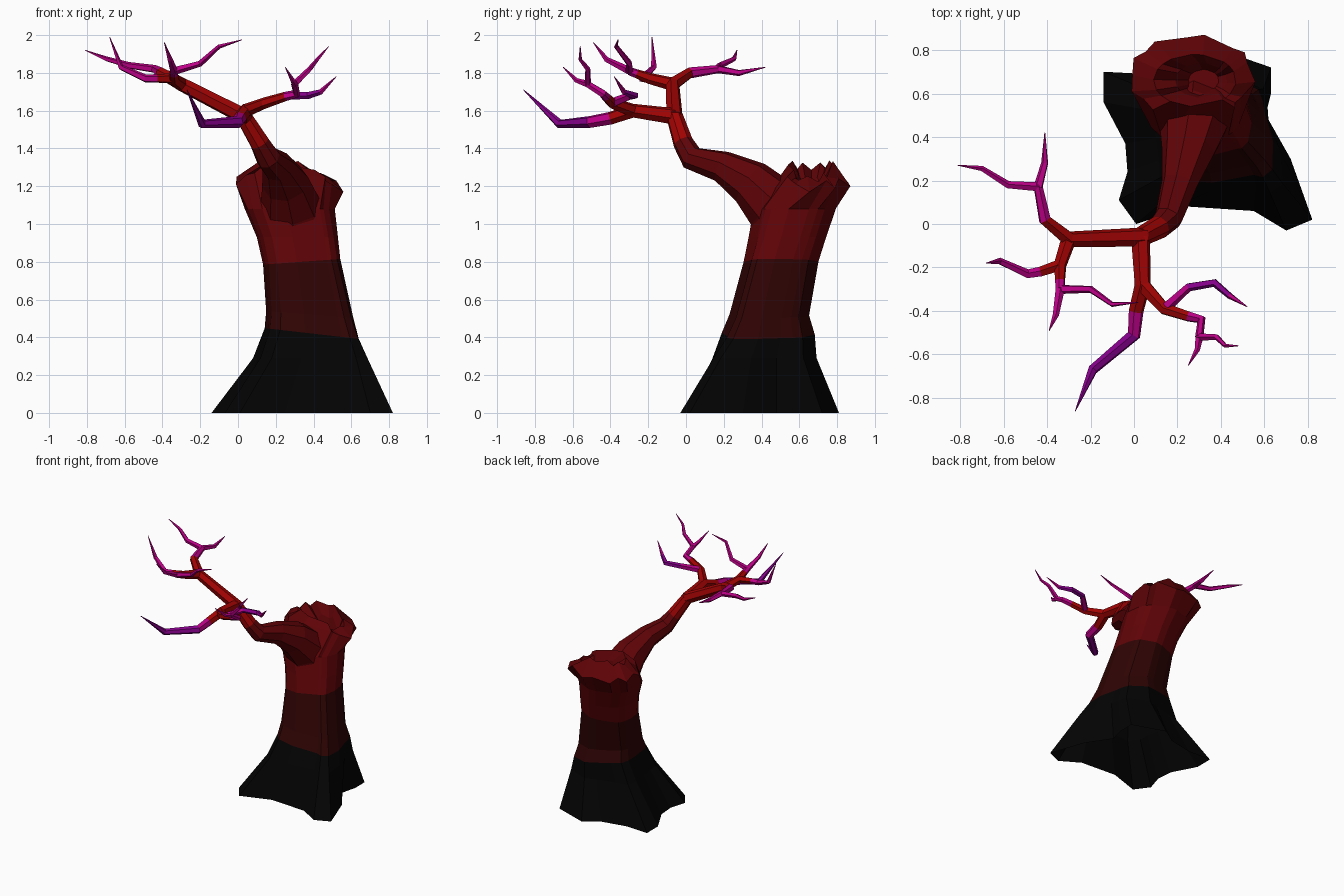
import bpy, bmesh, math
from mathutils import Vector

if "Cube" in bpy.data.objects:
    bpy.data.objects.remove(bpy.data.objects["Cube"])


def material(name, rgb):
    m = bpy.data.materials.new(name)
    m.use_nodes = True
    m.diffuse_color = (*rgb, 1)
    bsdf = m.node_tree.nodes["Principled BSDF"]
    bsdf.inputs["Base Color"].default_value = (*rgb, 1)
    bsdf.inputs["Roughness"].default_value = 0.9
    return m


BLACK, DARK, MAROON, RED, MAGENTA, PURPLE = range(6)
MATERIALS = [
    material("charred black", (0.001, 0.001, 0.001)),
    material("dark maroon", (0.028, 0.001, 0.001)),
    material("maroon", (0.115, 0.001, 0.002)),
    material("red", (0.36, 0.001, 0.001)),
    material("magenta", (0.50, 0.0, 0.24)),
    material("purple", (0.24, 0.0, 0.26)),
]


def loft(name, rings, colours, open_base=False):
    """Skin closed rings in order; colours holds one entry per band."""
    bm = bmesh.new()
    loops = [[bm.verts.new(p) for p in ring] for ring in rings]
    n = len(loops[0])
    for low, high, colour in zip(loops, loops[1:], colours):
        for i in range(n):
            j = (i + 1) % n
            bm.faces.new((low[i], low[j], high[j], high[i])).material_index = colour
    if not open_base:
        bm.faces.new(loops[0][::-1]).material_index = colours[0]
    bm.faces.new(loops[-1]).material_index = colours[-1]
    mesh = bpy.data.meshes.new(name)
    bm.to_mesh(mesh)
    bm.free()
    for m in MATERIALS:
        mesh.materials.append(m)
    obj = bpy.data.objects.new(name, mesh)
    bpy.context.collection.objects.link(obj)


def limb(name, path, radii, colours, sides=6):
    """Tapered faceted tube along a path, with a frame carried along it."""
    pts = [Vector(p) for p in path]
    dirs = [(b - a).normalized() for a, b in zip(pts, pts[1:])]
    tangents = [dirs[0]] + [(a + b).normalized() for a, b in zip(dirs, dirs[1:])] + [dirs[-1]]
    side = tangents[0].orthogonal().normalized()
    rings = []
    for k, (p, t, r) in enumerate(zip(pts, tangents, radii)):
        if k:
            side = tangents[k - 1].rotation_difference(t) @ side
        other = t.cross(side)
        angles = [math.tau * i / sides for i in range(sides)]
        rings.append([p + r * (math.cos(a) * side + math.sin(a) * other) for a in angles])
    loft(name, rings, colours)


# Trunk: flared root outline that rounds off as it rises
ROOTS = [(.82, .02), (.72, .30), (.60, .48), (.63, .60), (.63, .72), (.37, .81),
         (.25, .73), (.05, .69), (-.14, .70), (-.14, .56), (-.04, .37), (-.03, .24),
         (-.07, .11), (.01, 0), (.25, .08), (.55, .06), (.70, -.03)]
ANGLES = [math.atan2(y - .36, x - .28) for x, y in ROOTS]
# height, x range, y range, roundness, tilt along x
LEVELS = [(.29, .07, .70, .11, .69, .45, 0), (.42, .13, .655, .17, .68, .62, -.03),
          (.52, .14, .62, .22, .65, .72, -.02), (.80, .13, .545, .30, .70, .82, .015),
          (.93, .10, .53, .33, .74, .88, 0), (1.08, .04, .51, .36, .79, .95, 0)]
rings = [[(x, y, 0) for x, y in ROOTS]]
for z, x0, x1, y0, y1, rounding, tilt in LEVELS:
    ring = []
    for (x, y), a in zip(ROOTS, ANGLES):
        u, v = (x - .335) / .475, (y - .395) / .415
        u += (math.cos(a) * 1.03 - u) * rounding
        v += (math.sin(a) * 1.03 - v) * rounding
        ring.append(((x0 + x1) / 2 + u * (x1 - x0) / 2,
                     (y0 + y1) / 2 + v * (y1 - y0) / 2, z + tilt * u))
    rings.append(ring)

# Broken top: uneven rim, a crest leaning inward, then a hollow opening to the left
RIM = [1.21, 1.17, 1.23, 1.19, 1.24, 1.20, 1.22, 1.20, 1.24, 1.21, 1.25, 1.21,
       1.26, 1.27, 1.26, 1.25, 1.23]
rim, crest, hollow, floor = [], [], [], []
for i, (a, z) in enumerate(zip(ANGLES, RIM)):
    jag = 1 if i % 2 else -1
    c, s = math.cos(a), math.sin(a)
    reach = .98 + .04 * jag
    rim.append((.265 + .29 * reach * c, .68 + .19 * reach * s, z))
    top = 1.335 - .1 * max(c, 0) - .03 * max(-c, 0) + .018 * jag
    crest.append((.28 + .19 * c, .66 + .12 * s, top))
    hollow.append((.31 + .12 * c, .66 + .08 * s, top - .08))
    floor.append((.32 + .07 * c, .66 + .05 * s, 1.1))
rings += [rim, crest, hollow, floor]
loft("trunk", rings, [BLACK, BLACK, DARK, DARK] + [MAROON] * 6, open_base=True)

# Main bough reaching forward from the trunk
FORK = (.03, -.06, 1.57)
limb("main_bough",
     [(.29, .56, .90), (.28, .48, 1.09), (.25, .34, 1.22), (.21, .19, 1.305), (.16, .03, 1.35),
      (.115, -.015, 1.43), FORK],
     [.18, .165, .125, .085, .066, .054, .045], [MAROON] * 5 + [RED], 8)

# Right bough and its twigs
ELBOW, RIGHT_FORK, FRONT_FORK, FRONT_TIP = (-.30, -.07, 1.74), (-.44, .17, 1.82), (-.34, -.19, 1.77), (-.34, -.30, 1.81)
limb("right_bough", [(.05, -.06, 1.56), ELBOW, (-.41, .02, 1.80), RIGHT_FORK],
     [.045, .038, .03, .022], [RED, RED, MAGENTA])
limb("right_outer_twig", [RIGHT_FORK, (-.58, .18, 1.84), (-.70, .255, 1.875), (-.81, .27, 1.92)],
     [.022, .018, .013, .002], [MAGENTA] * 3, 5)
limb("right_back_twig", [RIGHT_FORK, (-.41, .28, 1.80), (-.41, .42, 1.83)],
     [.022, .017, .002], [MAGENTA] * 2, 5)
limb("right_front_bough", [ELBOW, FRONT_FORK, (-.34, -.26, 1.795), FRONT_TIP],
     [.036, .03, .024, .022], [RED, RED, MAGENTA])
limb("right_side_twig", [FRONT_FORK, (-.43, -.22, 1.77), (-.49, -.23, 1.77), (-.62, -.17, 1.83), (-.68, -.18, 1.99)],
     [.028, .024, .022, .016, .002], [RED] + [MAGENTA] * 3, 5)
limb("right_front_twig", [FRONT_TIP, (-.36, -.42, 1.87), (-.39, -.49, 1.96)],
     [.022, .015, .002], [MAGENTA] * 2, 5)
limb("right_inner_twig", [FRONT_TIP, (-.20, -.30, 1.85), (-.10, -.37, 1.94), (.02, -.36, 1.975)],
     [.022, .017, .012, .002], [MAGENTA] * 3, 5)

# Front bough ending in a long purple twig
FRONT_ELBOW, LEFT_FORK, LEFT_TIP = (.04, -.28, 1.60), (.14, -.39, 1.64), (.30, -.52, 1.74)
limb("front_bough",
     [FORK, FRONT_ELBOW, (.01, -.40, 1.56), (0, -.51, 1.54), (-.19, -.67, 1.53), (-.27, -.86, 1.71)],
     [.045, .038, .035, .032, .024, .002], [RED, RED, MAGENTA, PURPLE, PURPLE])

# Left bough and its twigs
limb("left_bough", [FRONT_ELBOW, LEFT_FORK, (.25, -.425, 1.675), (.31, -.44, 1.69), LEFT_TIP],
     [.036, .03, .025, .022, .019], [RED, RED, MAGENTA, MAGENTA])
limb("left_outer_twig", [LEFT_FORK, (.25, -.29, 1.68), (.37, -.27, 1.68), (.44, -.33, 1.70), (.52, -.38, 1.78)],
     [.026, .021, .02, .015, .002], [MAGENTA, PURPLE, PURPLE, MAGENTA], 5)
limb("left_front_twig", [LEFT_TIP, (.29, -.58, 1.76), (.25, -.65, 1.83)],
     [.019, .013, .002], [MAGENTA] * 2, 5)
limb("left_tip_twig", [LEFT_TIP, (.38, -.52, 1.82), (.42, -.56, 1.87), (.48, -.56, 1.94)],
     [.018, .014, .01, .002], [MAGENTA] * 3, 5)
